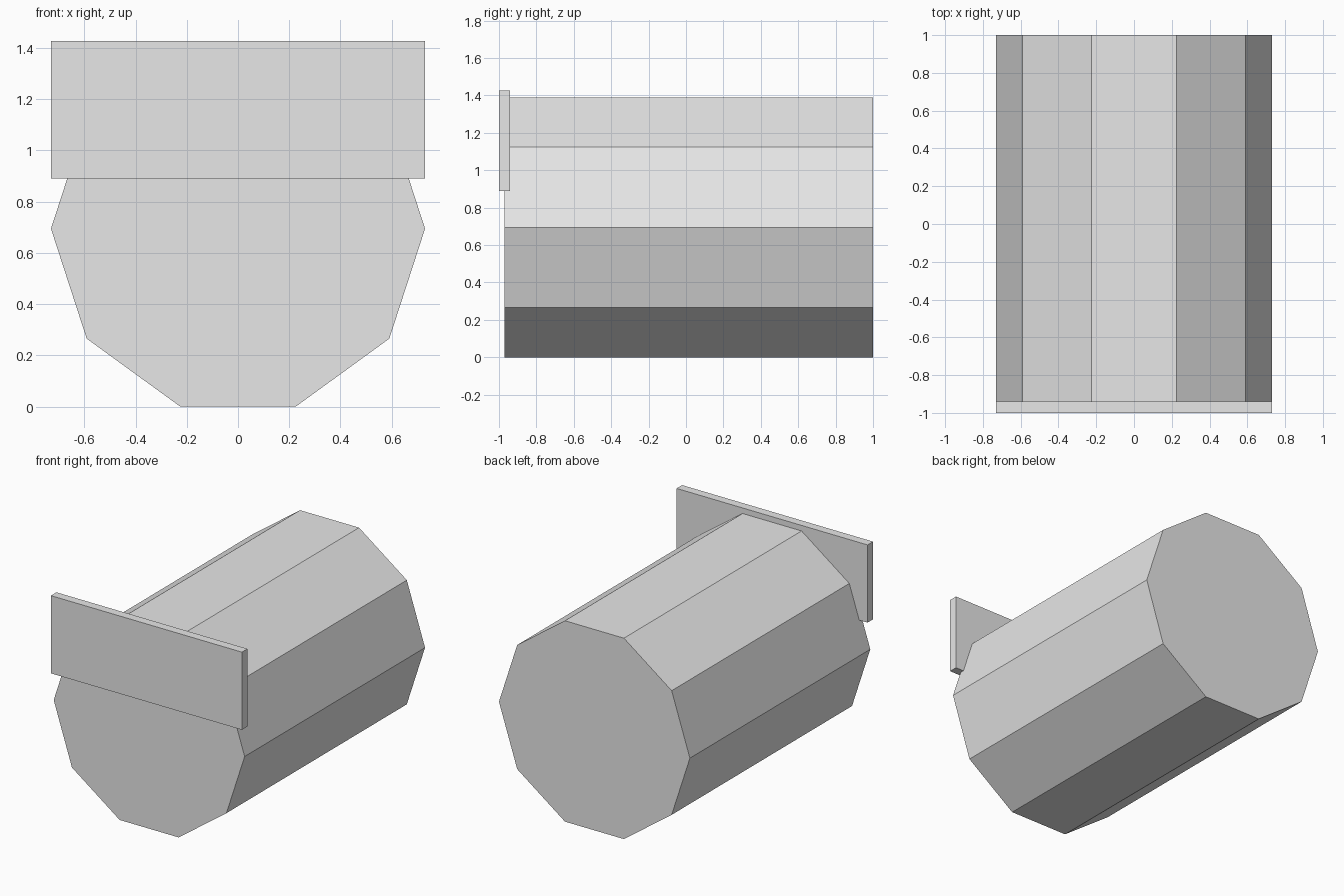
import bpy, bmesh
from math import cos, sin, pi

cube = bpy.data.objects.get("Cube")
if cube:
    bpy.data.objects.remove(cube, do_unlink=True)

RADIUS = 0.73
CENTRE_Z = RADIUS * cos(pi / 10)   # the drum rests on a flat side

grey = bpy.data.materials.new("light_grey")
grey.use_nodes = True
grey.diffuse_color = (0.8, 0.8, 0.8, 1)
grey.node_tree.nodes["Principled BSDF"].inputs["Base Color"].default_value = (0.8, 0.8, 0.8, 1)


def extrude_profile(name, profile, y0, y1):
    """Extrude an x-z outline from y0 to y1 as a closed, flat-shaded solid."""
    bm = bmesh.new()
    face = bm.faces.new([bm.verts.new((x, y0, z)) for x, z in profile])
    result = bmesh.ops.extrude_face_region(bm, geom=[face], use_keep_orig=True)
    verts = [g for g in result["geom"] if isinstance(g, bmesh.types.BMVert)]
    bmesh.ops.translate(bm, verts=verts, vec=(0, y1 - y0, 0))
    bmesh.ops.recalc_face_normals(bm, faces=bm.faces)
    mesh = bpy.data.meshes.new(name)
    bm.to_mesh(mesh)
    bm.free()
    mesh.materials.append(grey)
    obj = bpy.data.objects.new(name, mesh)
    bpy.context.collection.objects.link(obj)
    return obj


# Ten-sided drum lying along y
decagon = [(RADIUS * cos(i * pi / 5), CENTRE_Z + RADIUS * sin(i * pi / 5)) for i in range(10)]
extrude_profile("drum_body", decagon, -0.97, 1.0)

# Flat plate across the upper front
low, high = 0.89, 1.427
plate = [(-RADIUS, low), (RADIUS, low), (RADIUS, high), (-RADIUS, high)]
extrude_profile("front_plate", plate, -1.0, -0.94)
